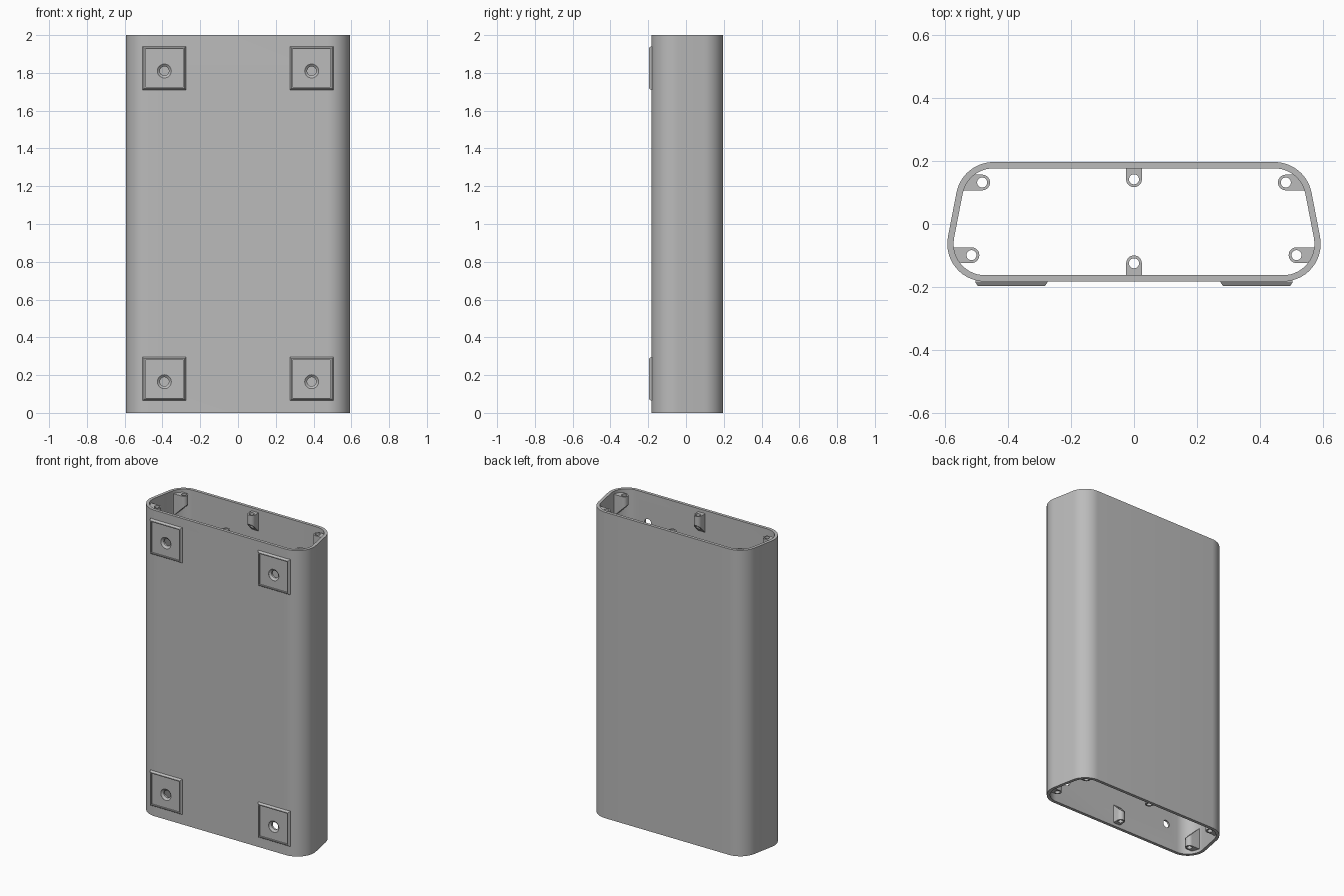
import bpy, bmesh
from math import pi, cos, sin, atan2

cube = bpy.data.objects.get("Cube")
if cube:
    bpy.data.objects.remove(cube, do_unlink=True)

H, WALL, R = 2.0, 0.02, 0.12
FRONT_C, BACK_C = (0.474, -0.063), (0.447, 0.077)   # corner arc centres

grey = bpy.data.materials.new("plain grey")
grey.use_nodes = True
grey.diffuse_color = (0.5, 0.5, 0.5, 1)
grey.node_tree.nodes["Principled BSDF"].inputs["Base Color"].default_value = (0.5, 0.5, 0.5, 1)


def finish(name, bm):
    bmesh.ops.recalc_face_normals(bm, faces=bm.faces[:])
    mesh = bpy.data.meshes.new(name)
    bm.to_mesh(mesh)
    bm.free()
    mesh.materials.append(grey)
    obj = bpy.data.objects.new(name, mesh)
    bpy.context.collection.objects.link(obj)
    return obj


def select(obj):
    bpy.ops.object.select_all(action='DESELECT')
    obj.select_set(True)
    bpy.context.view_layer.objects.active = obj


def cut(obj, cutter):
    select(obj)
    mod = obj.modifiers.new("cut", 'BOOLEAN')
    mod.object, mod.operation, mod.solver = cutter, 'DIFFERENCE', 'EXACT'
    bpy.ops.object.modifier_apply(modifier=mod.name)


def loft(bm, rings, caps=True, closed=False):
    """Join rings of points with quads."""
    loops = [[bm.verts.new(p) for p in ring] for ring in rings]
    n = len(loops[0])
    pairs = list(zip(loops, loops[1:])) + ([(loops[-1], loops[0])] if closed else [])
    for a, b in pairs:
        for i in range(n):
            j = (i + 1) % n
            bm.faces.new((a[i], a[j], b[j], b[i]))
    if caps:
        bm.faces.new(loops[0])
        bm.faces.new(loops[-1])


def circle(r, n=32):
    return [(r * cos(2 * pi * i / n), r * sin(2 * pi * i / n)) for i in range(n)]


# Rounded trapezoid outline of the tube
def outline(r, n=14):
    tilt = atan2(FRONT_C[0] - BACK_C[0], BACK_C[1] - FRONT_C[1])
    half = []
    for (cx, cy), a0, a1 in ((FRONT_C, -pi / 2, tilt), (BACK_C, tilt, pi / 2)):
        for i in range(n + 1):
            a = a0 + (a1 - a0) * i / n
            half.append((cx + r * cos(a), cy + r * sin(a)))
    return half + [(-x, y) for x, y in reversed(half)]


bm = bmesh.new()
loft(bm, [[(x, y, z) for x, y in outline(r)]
          for r, z in ((R, 0), (R, H), (R - WALL, H), (R - WALL, 0))],
     caps=False, closed=True)
shell = finish("shell", bm)

# Countersunk screw holes through pads and front wall
PADS = [(sx * 0.39, z, z - 0.015) for sx in (-1, 1) for z in (0.18, 1.825)]
bm = bmesh.new()
for px, _, hz in PADS:
    loft(bm, [[(px + x, y, hz + z) for x, z in circle(r)]
              for r, y in ((0.037, -0.25), (0.037, -0.187), (0.024, -0.176), (0.024, -0.1))])
screw_cutter = finish("screw_hole_cutter", bm)

# Square foot pads: chamfered edge, thin rim, shallow recess
bm = bmesh.new()
for px, pz, _ in PADS:
    loft(bm, [[(px + sx * h, y, pz + sz * h) for sx, sz in ((-1, -1), (1, -1), (1, 1), (-1, 1))]
              for h, y in ((0.115, -0.172), (0.115, -0.185), (0.107, -0.197),
                           (0.101, -0.197), (0.101, -0.188))])
pads = finish("foot_pads", bm)
cut(shell, screw_cutter)
cut(pads, screw_cutter)

# Screw bosses: rounded tab at each end, sloping 45 degrees back to the wall
BOSS_R, HOLE_R, DROP, DEEP = 0.025, 0.016, 0.02, 0.06


def boss(bm, hole_bm, cx, cy, angle, ends, flip):
    """Tab points along angle to the wall; ends are wall reaches on its two sides."""
    flat = [(ends[0], -BOSS_R)] + [(ends[1], BOSS_R)]
    flat += [(BOSS_R * cos(a), BOSS_R * sin(a))
             for a in (pi / 2 + pi * i / 14 for i in range(15))]
    ca, sa = cos(angle), sin(angle)

    def ring(low):
        pts = []
        for u, v in flat:
            depth = DROP + (DEEP + u + BOSS_R if low else 0)
            pts.append((cx + u * ca - v * sa, cy + u * sa + v * ca, depth if flip else H - depth))
        return pts
    loft(bm, [ring(False), ring(True)])
    loft(hole_bm, [[(cx + x, cy + y, z if flip else H - z) for x, y in circle(HOLE_R, 24)]
                   for z in (-0.05, 0.3)])


bm, hole_bm = bmesh.new(), bmesh.new()
for flip in (False, True):
    boss(bm, hole_bm, 0, 0.142, pi / 2, (0.045, 0.045), flip)
    boss(bm, hole_bm, 0, -0.125, -pi / 2, (0.045, 0.045), flip)
    boss(bm, hole_bm, 0.483, 0.132, 0, (0.068, 0.043), flip)
    boss(bm, hole_bm, -0.483, 0.132, pi, (0.043, 0.068), flip)
    boss(bm, hole_bm, 0.517, -0.099, 0, (0.045, 0.065), flip)
    boss(bm, hole_bm, -0.517, -0.099, pi, (0.065, 0.045), flip)
bosses = finish("screw_bosses", bm)
boss_cutter = finish("boss_hole_cutter", hole_bm)
cut(bosses, boss_cutter)

for obj in (shell, pads, bosses):
    select(obj)
    bpy.ops.object.shade_smooth_by_angle(angle=0.5)
for obj in (screw_cutter, boss_cutter):
    bpy.data.objects.remove(obj, do_unlink=True)
